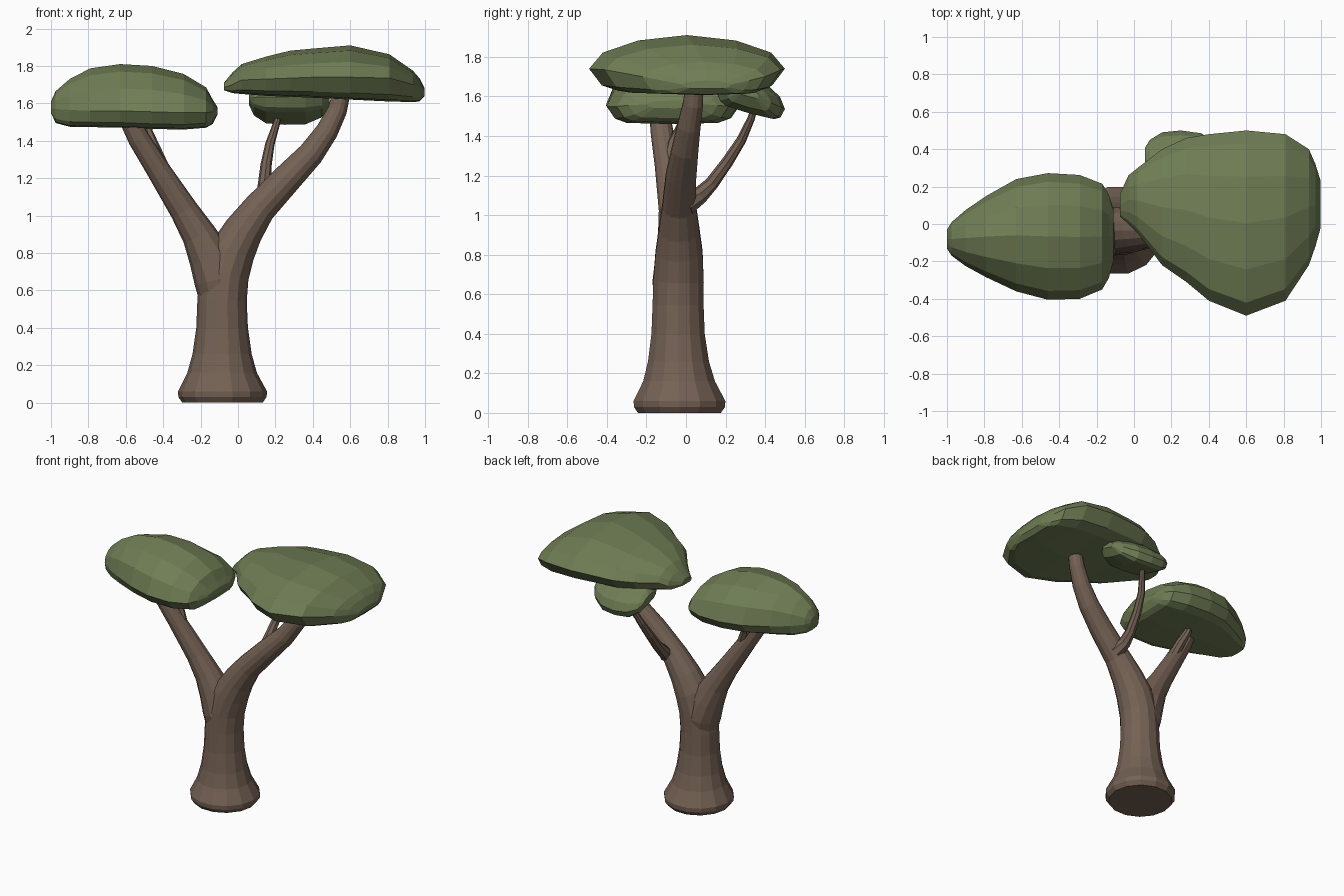
import bpy, math
from mathutils import Vector


def material(name, rgb):
    m = bpy.data.materials.new(name)
    m.diffuse_color = (*rgb, 1)
    return m


BARK = material("bark", (0.175, 0.12, 0.088))
LEAF = material("leaves", (0.16, 0.205, 0.09))


def loft(name, rings, mat):
    """Skin a list of equal-length closed rings and cap both ends."""
    n = len(rings[0])
    verts = [p for r in rings for p in r]
    faces = []
    for i in range(len(rings) - 1):
        for j in range(n):
            k = (j + 1) % n
            faces.append((i * n + j, i * n + k, (i + 1) * n + k, (i + 1) * n + j))
    last = (len(rings) - 1) * n
    faces.append(tuple(reversed(range(n))))
    faces.append(tuple(last + j for j in range(n)))
    me = bpy.data.meshes.new(name)
    me.from_pydata(verts, [], faces)
    me.materials.append(mat)
    ob = bpy.data.objects.new(name, me)
    bpy.context.collection.objects.link(ob)
    return ob


def limb(name, path, sides):
    """Tapered tube through (x, y, z, radius) points."""
    pts = [Vector(p[:3]) for p in path]
    rings = []
    for i, c in enumerate(pts):
        t = (pts[min(i + 1, len(pts) - 1)] - pts[max(i - 1, 0)]).normalized()
        if path[i][2] < 0.5:
            t = Vector((0, 0, 1))
        u = Vector((0, 1, 0)).cross(t).normalized()
        v = t.cross(u)
        r = path[i][3]
        rings.append([c + r * (math.cos(a) * u + math.sin(a) * v)
                      for a in (2 * math.pi * j / sides for j in range(sides))])
    return loft(name, rings, BARK)


# Cross-section of a leaf pad: (y across, height above or below the rim)
PAD = [(1, 0), (0.86, 0.48), (0.5, 0.84), (0, 1), (-0.5, 0.84), (-0.86, 0.48),
       (-1, 0), (-0.87, -0.7), (-0.7, -0.93), (0, -1), (0.7, -0.93), (0.87, -0.7)]


def leaf_pad(name, stations, tilt=0.0):
    """Stations along x: (x, y min, y max, z bottom, z rim, z top)."""
    rings = []
    for x, y0, y1, zb, zr, zt in stations:
        ring = []
        for a, h in PAD:
            dy = a * (y1 - y0) / 2
            z = zr + h * (zt - zr if h > 0 else zr - zb)
            ring.append(Vector((x, (y0 + y1) / 2 + dy, z + tilt * dy)))
        rings.append(ring)
    return loft(name, rings, LEAF)


# Trunk flowing into the right limb
limb("trunk_and_right_branch", [
    (-0.083, -0.033, 0.0, 0.215), (-0.083, -0.033, 0.03, 0.236), (-0.083, -0.033, 0.06, 0.238),
    (-0.085, -0.035, 0.16, 0.186), (-0.085, -0.038, 0.26, 0.158), (-0.085, -0.04, 0.4, 0.138),
    (-0.085, -0.04, 0.55, 0.132), (-0.072, -0.038, 0.68, 0.13), (-0.03, -0.035, 0.81, 0.122),
    (0.03, -0.035, 0.92, 0.106), (0.115, -0.035, 1.04, 0.088), (0.265, -0.025, 1.2, 0.079),
    (0.39, -0.005, 1.33, 0.069), (0.475, 0.015, 1.45, 0.06), (0.53, 0.035, 1.56, 0.052),
    (0.56, 0.045, 1.68, 0.046)], 14)

# Left limb and its short fork
limb("left_branch", [
    (-0.088, -0.04, 0.52, 0.11), (-0.105, -0.04, 0.66, 0.13), (-0.15, -0.042, 0.78, 0.115),
    (-0.21, -0.05, 0.9, 0.092), (-0.29, -0.062, 1.03, 0.076), (-0.43, -0.095, 1.25, 0.063),
    (-0.53, -0.12, 1.41, 0.058), (-0.59, -0.135, 1.53, 0.052)], 12)
limb("left_fork", [
    (-0.39, -0.09, 1.22, 0.04), (-0.45, -0.06, 1.36, 0.035), (-0.485, -0.02, 1.45, 0.028),
    (-0.49, -0.005, 1.53, 0.024)], 8)

# Thin twig at the back of the right limb
limb("back_twig", [
    (0.16, 0.0, 1.05, 0.055), (0.14, 0.07, 1.1, 0.044), (0.14, 0.13, 1.16, 0.035),
    (0.15, 0.21, 1.27, 0.03), (0.17, 0.28, 1.38, 0.025), (0.205, 0.33, 1.49, 0.019),
    (0.22, 0.35, 1.56, 0.015)], 8)

# Leaf pads
leaf_pad("right_leaf_pad", [
    (-0.075, 0.04, 0.16, 1.67, 1.685, 1.71), (-0.03, -0.0, 0.26, 1.655, 1.7, 1.765),
    (0.02, -0.05, 0.3, 1.65, 1.725, 1.81), (0.15, -0.22, 0.4, 1.64, 1.73, 1.85),
    (0.28, -0.31, 0.46, 1.635, 1.735, 1.882), (0.4, -0.41, 0.48, 1.63, 1.74, 1.893),
    (0.6, -0.49, 0.5, 1.62, 1.74, 1.91), (0.81, -0.41, 0.48, 1.61, 1.735, 1.862),
    (0.935, -0.22, 0.4, 1.607, 1.7, 1.775), (0.97, -0.12, 0.32, 1.61, 1.68, 1.735),
    (0.998, -0.02, 0.23, 1.64, 1.66, 1.68)])
leaf_pad("left_leaf_pad", [
    (-1.0, -0.13, -0.03, 1.55, 1.575, 1.61), (-0.975, -0.17, 0.01, 1.495, 1.57, 1.665),
    (-0.9, -0.225, 0.075, 1.475, 1.565, 1.73), (-0.79, -0.285, 0.15, 1.473, 1.56, 1.787),
    (-0.63, -0.36, 0.24, 1.47, 1.56, 1.81), (-0.46, -0.405, 0.272, 1.463, 1.555, 1.8),
    (-0.29, -0.4, 0.262, 1.46, 1.55, 1.757), (-0.17, -0.35, 0.215, 1.47, 1.55, 1.685),
    (-0.135, -0.29, 0.16, 1.49, 1.555, 1.62), (-0.11, -0.2, 0.08, 1.54, 1.56, 1.58)])
leaf_pad("back_leaf_pad", [
    (0.06, 0.29, 0.41, 1.6, 1.62, 1.64), (0.085, 0.22, 0.45, 1.555, 1.6, 1.67),
    (0.15, 0.17, 0.49, 1.52, 1.59, 1.69), (0.25, 0.15, 0.5, 1.515, 1.585, 1.7),
    (0.36, 0.15, 0.485, 1.515, 1.59, 1.69), (0.45, 0.2, 0.43, 1.545, 1.6, 1.67),
    (0.49, 0.26, 0.37, 1.6, 1.62, 1.64)], tilt=-0.28)
